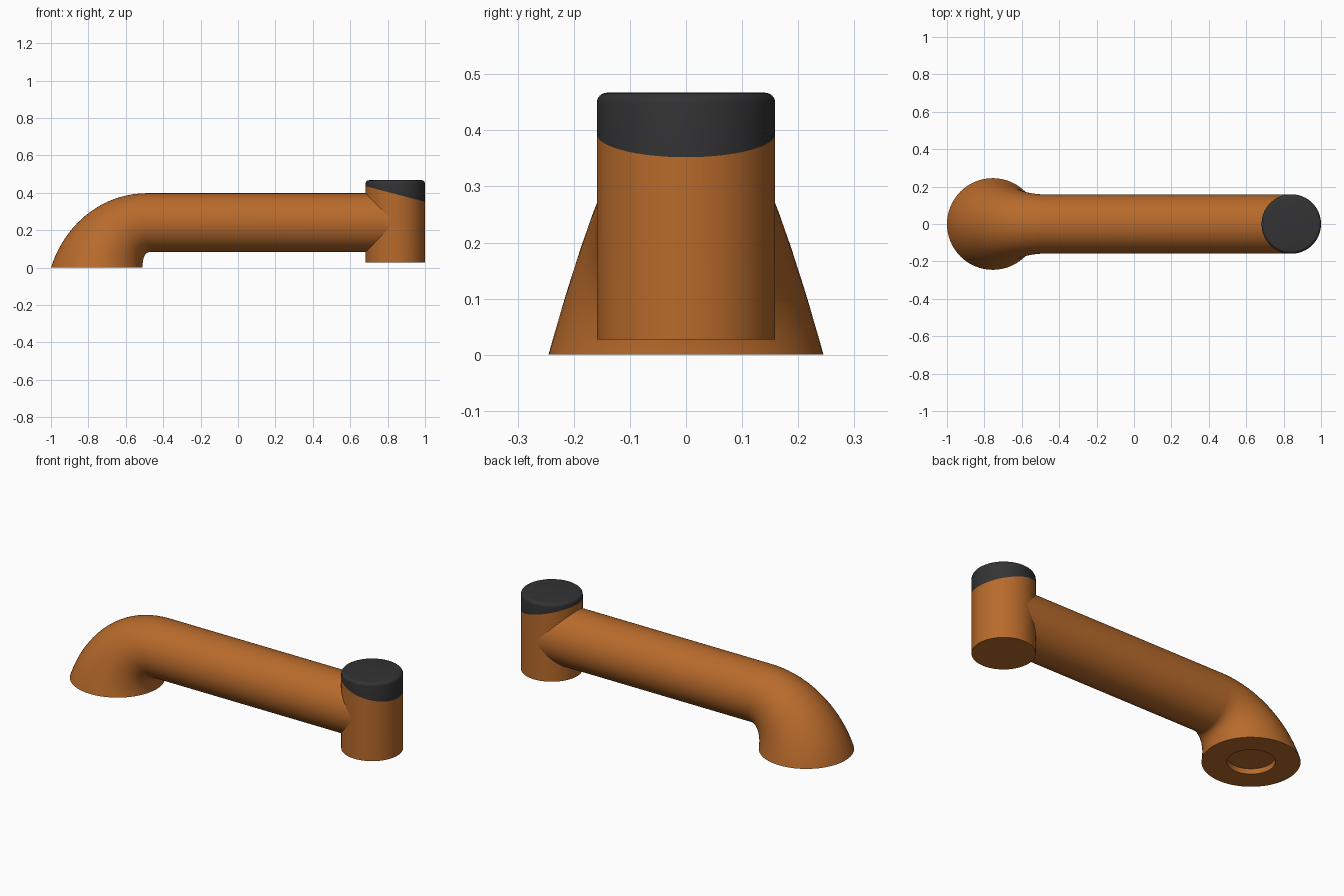
import bpy, bmesh, math
from mathutils import Vector

if "Cube" in bpy.data.objects:
    bpy.data.objects.remove(bpy.data.objects["Cube"])

SEG = 64


def material(name, rgb):
    m = bpy.data.materials.new(name)
    m.diffuse_color = (*rgb, 1)
    m.use_nodes = True
    m.node_tree.nodes["Principled BSDF"].inputs["Base Color"].default_value = m.diffuse_color
    return m


def ring(outer, inner, depth):
    # Ellipse spanning two opposite (x, z) points, with half-width depth in y
    p, q = Vector(outer), Vector(inner)
    c, u = (p + q) / 2, (p - q) / 2
    pts = []
    for i in range(SEG):
        a = 2 * math.pi * i / SEG
        xz = c + u * math.cos(a)
        pts.append((xz.x, depth * math.sin(a), xz.y))
    return pts


def circle(outer, inner):
    return ring(outer, inner, (Vector(outer) - Vector(inner)).length / 2)


def loft(name, rings, mat, close_start=True, close_end=True):
    bm = bmesh.new()
    loops = [[bm.verts.new(p) for p in r] for r in rings]
    for a, b in zip(loops, loops[1:]):
        for i in range(SEG):
            j = (i + 1) % SEG
            bm.faces.new((a[i], a[j], b[j], b[i]))
    if close_start:
        bm.faces.new(loops[0][::-1])
    if close_end:
        bm.faces.new(loops[-1])
    bmesh.ops.recalc_face_normals(bm, faces=bm.faces)
    me = bpy.data.meshes.new(name)
    bm.to_mesh(me)
    bm.free()
    ob = bpy.data.objects.new(name, me)
    bpy.context.collection.objects.link(ob)
    me.materials.append(mat)
    bpy.ops.object.select_all(action='DESELECT')
    ob.select_set(True)
    bpy.context.view_layer.objects.active = ob
    bpy.ops.object.shade_smooth_by_angle(angle=math.radians(35))
    return ob


def bezier(pts, t):
    a, b, c, d = (Vector(p) for p in pts)
    s = 1 - t
    return a * s**3 + b * 3 * s * s * t + c * 3 * s * t * t + d * t**3


copper = material("copper", (0.48, 0.145, 0.024))
dark = material("dark_grey", (0.033, 0.033, 0.035))

# Spout: recessed base, flared elbow and straight tube in one loft
outer = [(-1, 0), (-0.93, 0.22), (-0.74, 0.398), (-0.48, 0.398)]
inner = [(-0.51, 0), (-0.512, 0.045), (-0.50, 0.083), (-0.47, 0.083)]
rings = [circle((-0.755 - 0.12, z), (-0.755 + 0.12, z)) for z in (0.03, 0)]
rings += [circle(bezier(outer, i / 20), bezier(inner, i / 20)) for i in range(21)]
rings.append(circle((0.83, 0.398), (0.83, 0.083)))
loft("spout", rings, copper)

# Vertical valve body with a slanted top
X, R = 0.841, 0.159
slant = ring((X - R, 0.435), (X + R, 0.352), R)
loft("valve_body", [circle((X - R, 0.027), (X + R, 0.027)), slant], copper)

# Dark cap with a slanted lower edge and a rounded rim
TOP, B = 0.467, 0.018
rings = [slant]
for i in range(7):
    a = math.pi / 2 * i / 6
    r, z = R - B + B * math.cos(a), TOP - B + B * math.sin(a)
    rings.append(circle((X - r, z), (X + r, z)))
loft("valve_cap", rings, dark, close_start=False)
